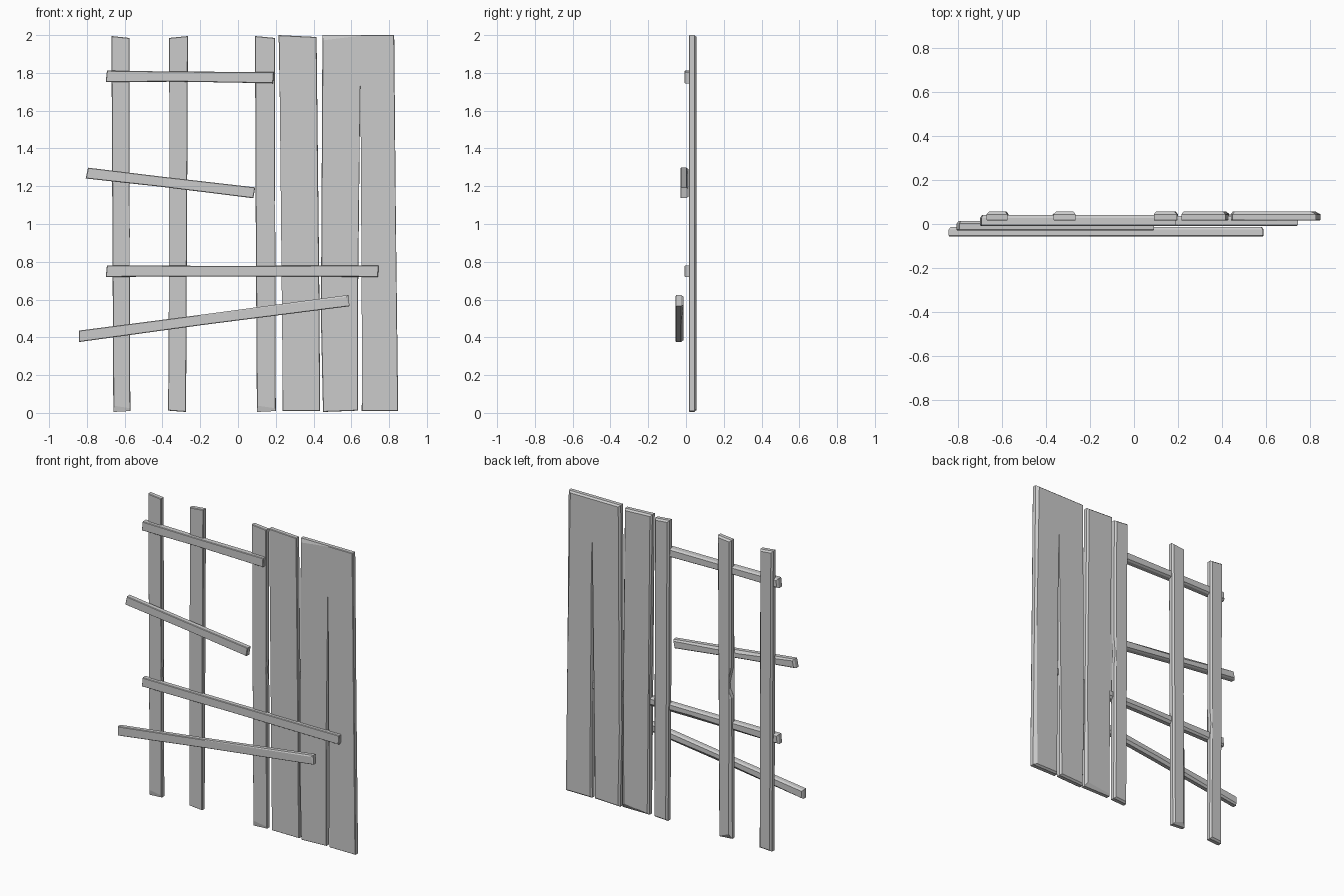
import bpy, bmesh
from mathutils import Vector

if "Cube" in bpy.data.objects:
    bpy.data.objects.remove(bpy.data.objects["Cube"])


def shrink(pts, d):
    # Offset an anticlockwise outline inward
    out = []
    n = len(pts)
    for i in range(n):
        p, a, b = (Vector(pts[j % n]) for j in (i, i - 1, i + 1))
        e1, e2 = (p - a).normalized(), (b - p).normalized()
        n1, n2 = Vector((-e1.y, e1.x)), Vector((-e2.y, e2.x))
        out.append(p + (n1 + n2) * d / max(0.6, 1 + n1.dot(n2)))
    return out


def board(name, pts, y0, y1, front={}, back={}, edge=0.010):
    # Stack four outlines: chamfered front, full body, chamfered back
    # front/back: chips that move single corners of that side by (dx, dz)
    layers = [(y0, 0.003, front), (y0 + 0.004, 0, {}),
              (y1 - 0.012, 0, {}), (y1, edge, back)]
    bm = bmesh.new()
    rings = []
    for y, d, chips in layers:
        ring = []
        for i, p in enumerate(shrink(pts, d)):
            dx, dz = chips.get(i, (0, 0))
            ring.append(bm.verts.new((p.x + dx, y, p.y + dz)))
        rings.append(ring)
    n = len(pts)
    for a, b in zip(rings, rings[1:]):
        for i in range(n):
            j = (i + 1) % n
            bm.faces.new((a[i], a[j], b[j], b[i]))
    bm.faces.new(rings[0])
    bm.faces.new(rings[-1][::-1])
    bmesh.ops.triangulate(bm, faces=[f for f in bm.faces if len(f.verts) > 4])
    bmesh.ops.recalc_face_normals(bm, faces=bm.faces)
    me = bpy.data.meshes.new(name)
    bm.to_mesh(me)
    bm.free()
    bpy.context.collection.objects.link(bpy.data.objects.new(name, me))


def rail(name, start, end, h, y0, y1, sag, **chips):
    # Slanted bar with a slightly worn middle
    a, b = Vector(start), Vector(end)
    u = (b - a).normalized()
    v = Vector((-u.y, u.x)) * h / 2
    m = a.lerp(b, 0.45)
    pts = [a - v, m - v * (1 - sag), b - v - u * 0.004,
           b + v, m + v * (1 - sag / 2), a + v + u * 0.006]
    board(name, [tuple(p) for p in pts], y0, y1, edge=0.008, **chips)


Y0, Y1 = 0.015, 0.056

# Narrow upright boards, with chips along their back edges
board("outer_post",
      [(-.66, .005), (-.57, .01), (-.573, .72), (-.58, .83), (-.573, .93),
       (-.575, 1.985), (-.67, 1.995), (-.665, 1.0)],
      Y0, Y1, front={0: (0, .03), 1: (0, .012)}, back={3: (-.02, 0)})
board("middle_post",
      [(-.37, .012), (-.275, .005), (-.27, 1.0), (-.265, 1.995), (-.365, 1.985),
       (-.362, 1.14), (-.337, 1.03), (-.34, .99), (-.364, .94)],
      Y0, Y1, back={0: (.01, .02)})
board("inner_post",
      [(.10, .005), (.20, .01), (.198, .95), (.188, 1.05), (.197, 1.15),
       (.195, 1.985), (.09, 1.995), (.094, 1.0)],
      Y0, Y1, front={0: (0, .03), 1: (0, .012)}, back={3: (-.025, 0)})

# Wide boards, the last one split from the bottom
board("wide_board",
      [(.235, .01), (.435, .01), (.43, .7), (.416, 1.99), (.215, 2.0),
       (.237, .8)],
      Y0, Y1, back={1: (-.01, .02)})
board("split_board",
      [(.45, .005), (.635, .012), (.636, .65), (.648, 1.79), (.658, .65),
       (.655, .01), (.848, .01), (.836, 1.0), (.827, 2.0), (.65, 2.0),
       (.447, 2.0), (.439, .5)],
      Y0, Y1, front={10: (0, -.025)}, back={6: (-.015, 0), 8: (-.01, 0)})

# Cross rails
rail("top_rail", (-.70, 1.782), (.19, 1.775), .06, -.008, .040, .15)
rail("loose_rail", (-.803, 1.27), (.088, 1.165), .058, -.030, .014, .1,
     back={4: (0, -.01)})
rail("long_rail", (-.70, .75), (.745, .75), .06, -.008, .036, .1,
     back={1: (0, .012)})
rail("fallen_rail", (-.845, .405), (.59, .595), .06, -.056, -.014, .12,
     front={3: (-.012, -.008)}, back={1: (0, .012)})
